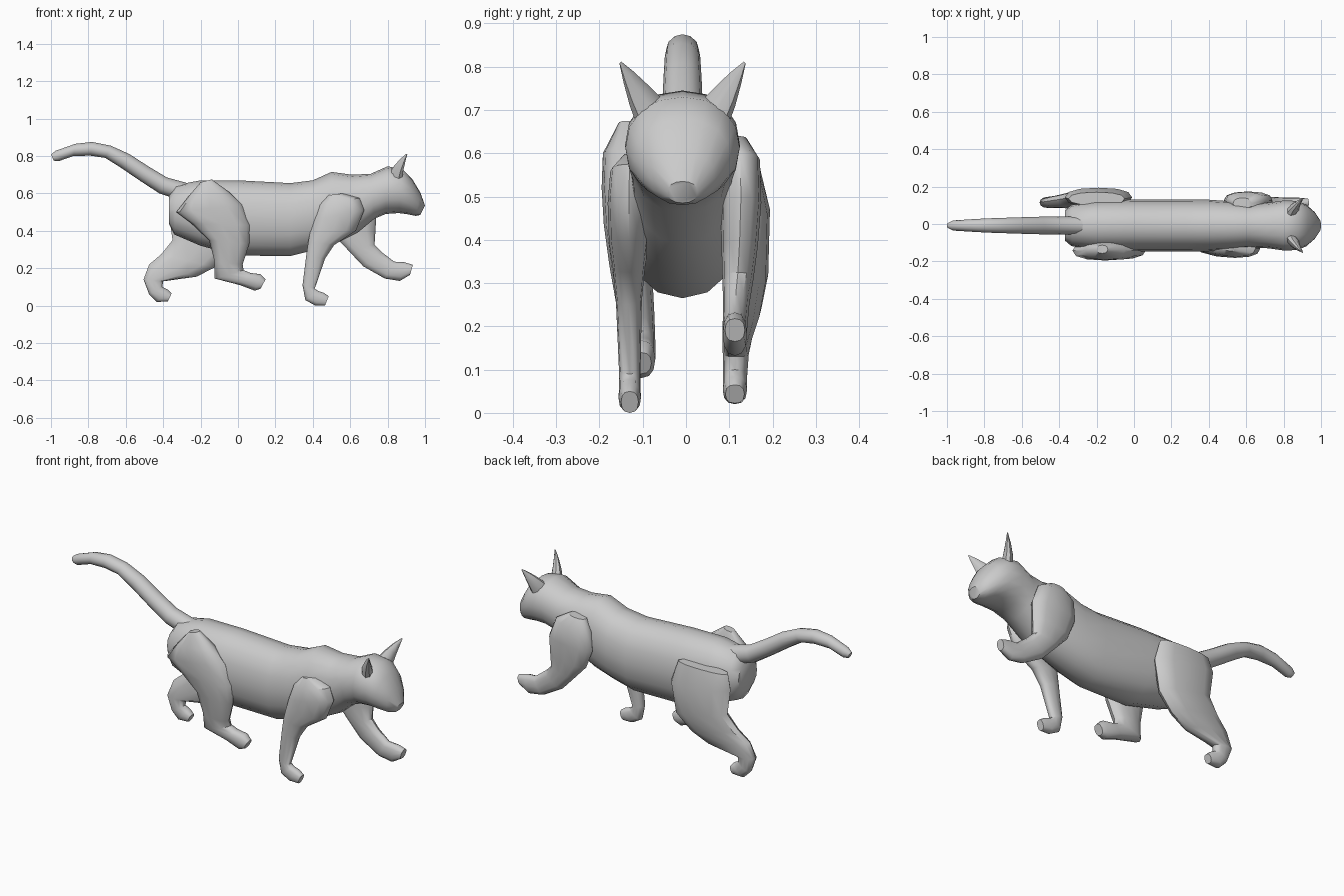
import bpy, bmesh, math
from mathutils import Vector

MID = -0.008  # body centre line in y


def spow(v, e):
    return math.copysign(abs(v) ** e, v)


def loft(name, rings):
    """Skin a list of equal-sized point rings and cap both ends."""
    bm = bmesh.new()
    vs = [[bm.verts.new(p) for p in r] for r in rings]
    n = len(vs[0])
    for a, b in zip(vs, vs[1:]):
        for i in range(n):
            j = (i + 1) % n
            bm.faces.new((a[i], a[j], b[j], b[i]))
    bm.faces.new(vs[0][::-1])
    bm.faces.new(vs[-1])
    bmesh.ops.recalc_face_normals(bm, faces=bm.faces)
    me = bpy.data.meshes.new(name)
    bm.to_mesh(me)
    bm.free()
    ob = bpy.data.objects.new(name, me)
    bpy.context.collection.objects.link(ob)
    bpy.ops.object.select_all(action='DESELECT')
    ob.select_set(True)
    bpy.context.view_layer.objects.active = ob
    bpy.ops.object.shade_smooth_by_angle(angle=math.radians(42))
    return ob


def ring(c, u, v, n, e=1.0):
    c, u, v = Vector(c), Vector(u), Vector(v)
    return [c + u * spow(math.cos(2 * math.pi * i / n), e)
            + v * spow(math.sin(2 * math.pi * i / n), e) for i in range(n)]


def side_loft(name, sections, n=12, e=1.0):
    """Section: two outline points in the side view, y centre, half width."""
    rings = []
    for xa, za, xb, zb, yc, hw in sections:
        c = ((xa + xb) / 2, yc, (za + zb) / 2)
        u = ((xb - xa) / 2, 0, (zb - za) / 2)
        rings.append(ring(c, u, (0, hw, 0), n, e))
    return loft(name, rings)


# torso, neck and head
torso = [
    (-.37, .44, -.37, .59, .08), (-.34, .38, -.33, .645, .11),
    (-.2, .32, -.2, .67, .135), (0, .268, 0, .67, .14),
    (.28, .265, .28, .655, .14), (.4, .295, .4, .67, .138),
    (.52, .33, .5, .715, .13), (.64, .39, .61, .70, .118),
    (.73, .465, .71, .705, .122), (.79, .49, .80, .745, .133),
    (.86, .495, .88, .73, .132), (.91, .488, .93, .68, .112),
    (.95, .48, .975, .605, .075), (.975, .485, 1.0, .535, .035),
]
side_loft("body_and_head", [(a, b, c, d, MID, w) for a, b, c, d, w in torso], 16, .92)

# tail
tail = [
    (-.33, .57, -.27, .655, .047), (-.42, .60, -.38, .685, .048),
    (-.52, .665, -.48, .745, .047), (-.63, .74, -.58, .81, .044),
    (-.71, .79, -.68, .855, .041), (-.79, .802, -.78, .875, .038),
    (-.88, .80, -.87, .865, .033), (-.96, .772, -.975, .828, .027),
    (-.985, .775, -1.0, .808, .015),
]
side_loft("tail", [(a, b, c, d, MID, w) for a, b, c, d, w in tail], 12)

# planted front leg
side_loft("front_leg_right", [
    (.48, .59, .56, .60, -.12, .025), (.435, .54, .65, .575, -.13, .045),
    (.405, .46, .675, .51, -.132, .049), (.385, .39, .63, .40, -.132, .046),
    (.375, .34, .515, .325, -.132, .037), (.365, .27, .465, .25, -.132, .03),
    (.345, .11, .41, .09, -.13, .025), (.36, .03, .43, .078, -.13, .025),
    (.41, .002, .46, .068, -.13, .026), (.465, 0, .485, .05, -.13, .02),
], e=.85)

# reaching front leg
side_loft("front_leg_left", [
    (.53, .63, .63, .64, .11, .03), (.49, .57, .70, .60, .125, .046),
    (.48, .47, .74, .50, .127, .047), (.52, .37, .735, .40, .124, .042),
    (.59, .295, .73, .325, .12, .036), (.67, .21, .77, .285, .116, .03),
    (.785, .145, .835, .235, .113, .028), (.865, .132, .89, .232, .113, .028),
    (.92, .165, .935, .218, .113, .023),
], e=.85)

# rear leg swung forward
side_loft("rear_leg_right", [
    (-.20, .66, -.14, .675, -.135, .022), (-.26, .59, -.05, .61, -.14, .052),
    (-.33, .50, .02, .54, -.142, .053), (-.25, .44, .065, .43, -.138, .052),
    (-.155, .35, .06, .33, -.128, .049), (-.125, .235, .025, .22, -.115, .042),
    (-.125, .145, .03, .19, -.107, .036), (.01, .11, .065, .175, -.105, .034),
    (.09, .08, .12, .168, -.105, .034), (.12, .09, .147, .14, -.105, .025),
], e=.85)

# rear leg pushing back
side_loft("rear_leg_left", [
    (-.35, .57, -.05, .57, .135, .035), (-.37, .49, -.01, .45, .142, .052),
    (-.35, .35, -.04, .29, .14, .05), (-.41, .275, -.125, .205, .13, .044),
    (-.475, .22, -.22, .155, .12, .036), (-.505, .14, -.40, .13, .115, .03),
    (-.475, .06, -.405, .10, .113, .028), (-.435, .02, -.375, .085, .113, .028),
    (-.375, .022, -.355, .065, .113, .022),
], e=.85)

# pointed ears, mirrored about the centre line
for name, s in (("ear_right", -1), ("ear_left", 1)):
    loft(name, [
        ring((.845, MID + s * .078, .695), (.01, s * .026, -.035), (.035, 0, .005), 8),
        ring((.86, MID + s * .102, .735), (.006, s * .02, -.025), (.027, 0, .004), 8),
        ring((.88, MID + s * .124, .775), (.004, s * .012, -.013), (.016, 0, .002), 8),
        ring((.902, MID + s * .144, .81), (.001, s * .002, -.002), (.003, 0, 0), 8),
    ])
